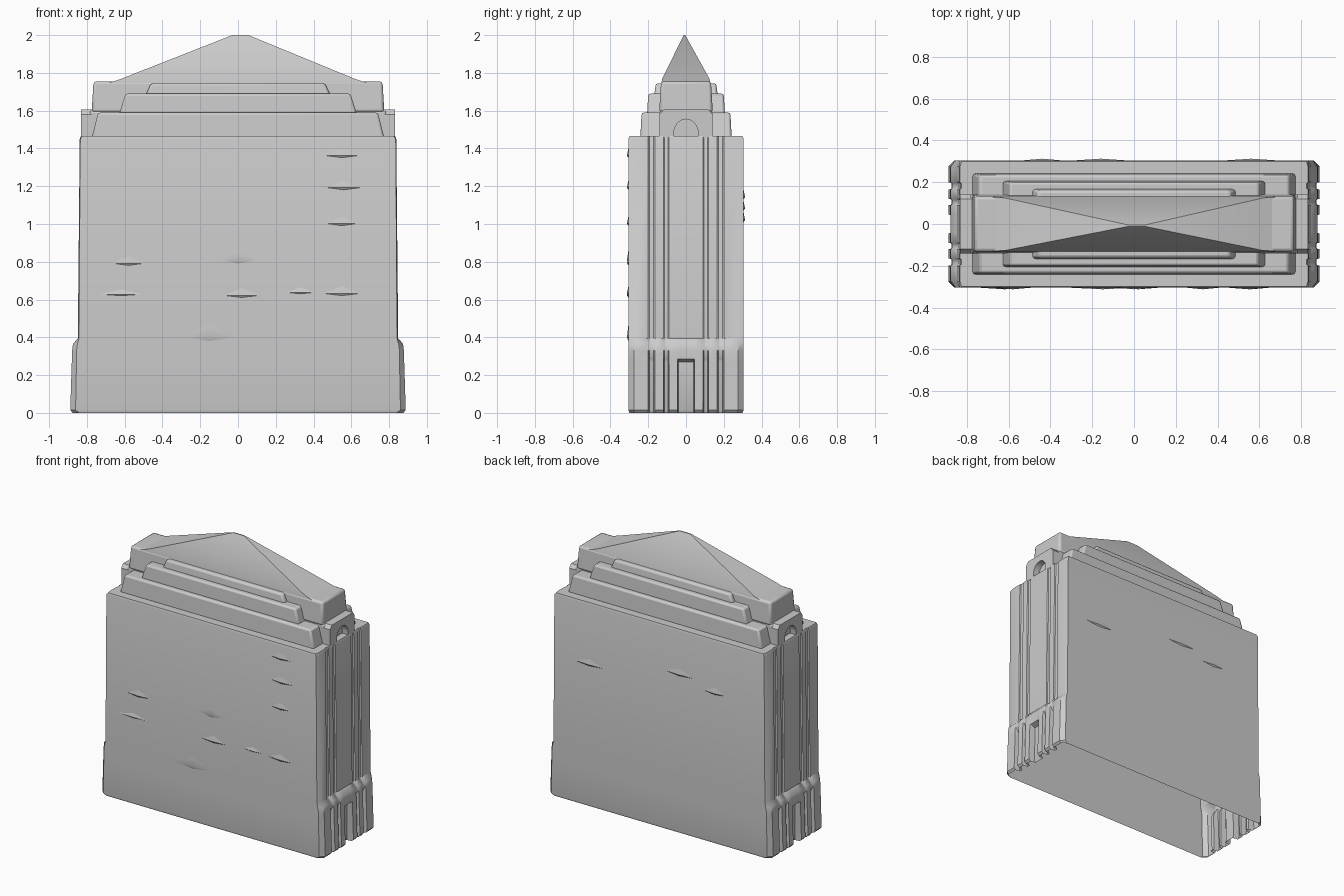
import bpy
import bmesh
import math

if "Cube" in bpy.data.objects:
    bpy.data.objects.remove(bpy.data.objects["Cube"])

stone = bpy.data.materials.new("grey_stone")
stone.diffuse_color = (0.6, 0.6, 0.6, 1)
stone.use_nodes = True
stone.node_tree.nodes["Principled BSDF"].inputs["Base Color"].default_value = stone.diffuse_color


def make(name, bm, bevel=0.0):
    """Turn a bmesh into a named stone part."""
    bmesh.ops.recalc_face_normals(bm, faces=bm.faces)
    me = bpy.data.meshes.new(name)
    bm.to_mesh(me)
    bm.free()
    me.materials.append(stone)
    ob = bpy.data.objects.new(name, me)
    bpy.context.collection.objects.link(ob)
    if bevel:
        mod = ob.modifiers.new("soft_edges", 'BEVEL')
        mod.width = bevel
        mod.segments = 2
    bpy.ops.object.select_all(action='DESELECT')
    ob.select_set(True)
    bpy.context.view_layer.objects.active = ob
    bpy.ops.object.shade_smooth_by_angle(angle=math.radians(35))
    return ob


def loft(rings, cap_bottom=True):
    """Skin closed rings of points, capping the last one."""
    bm = bmesh.new()
    vs = [[bm.verts.new(p) for p in r] for r in rings]
    n = len(vs[0])
    for a, b in zip(vs, vs[1:]):
        for i in range(n):
            j = (i + 1) % n
            bm.faces.new((a[i], a[j], b[j], b[i]))
    bm.faces.new(vs[-1])
    if cap_bottom:
        bm.faces.new(vs[0][::-1])
    return bm


def rect(x0, x1, y0, y1, z):
    return [(x0, y0, z), (x1, y0, z), (x1, y1, z), (x0, y1, z)]


def tier(name, xb, xt, yb, yt, z0, z1, bevel=0.012):
    make(name, loft([rect(-xb, xb, -yb, yb, z0), rect(-xt, xt, -yt, yt, z1)]), bevel)


# Hollow main block: the end walls carry slots between piers near the ground
SLOTS = [(-0.20, -0.165), (-0.12, -0.09), (-0.045, 0.045), (0.09, 0.12), (0.165, 0.20)]


def plan(z, x, corner, centre_depth, side_depth, y=0.305):
    end = [(corner, -y), (x, -0.275)]
    for a, b in SLOTS:
        d = centre_depth if a < 0 < b else side_depth
        end += [(x, a), (x - d, a + 0.006), (x - d, b - 0.006), (x, b)]
    end += [(x, 0.275), (corner, y)]
    return [(px, py, z) for px, py in end] + [(-px, -py, z) for px, py in end]


make("main_block", loft([
    plan(0.0, 0.875, 0.84, 0.04, 0.035, 0.300),
    plan(0.015, 0.888, 0.86, 0.045, 0.04),
    plan(0.27, 0.880, 0.855, 0.04, 0.035),
    plan(0.285, 0.880, 0.855, 0.003, 0.03),
    plan(0.33, 0.878, 0.855, 0.0, 0.004),
    plan(0.365, 0.874, 0.85, 0.0, 0.004),
    plan(0.395, 0.848, 0.842, 0.0, 0.006),
    plan(1.45, 0.838, 0.835, 0.0, 0.006),
    plan(1.465, 0.832, 0.825, 0.0, 0.006, 0.300),
], cap_bottom=False))

# Setback tiers
tier("lower_tier", 0.775, 0.74, 0.242, 0.235, 1.455, 1.59)
tier("middle_tier", 0.63, 0.595, 0.206, 0.20, 1.58, 1.69)
tier("upper_tier", 0.49, 0.46, 0.168, 0.16, 1.68, 1.745)

# Central spine stepping up at both ends
tier("lower_spine", 0.785, 0.785, 0.14, 0.14, 1.455, 1.60)
tier("upper_spine", 0.775, 0.765, 0.142, 0.132, 1.59, 1.755, 0.015)

# Arched end shoulders
arch = [(0.065 * math.cos(math.pi * i / 10), 1.48 + 0.075 * math.sin(math.pi * i / 10))
        for i in range(11)]
outline = [(-0.14, 1.455), (-0.14, 1.58), (-0.12, 1.605), (0.12, 1.605),
           (0.14, 1.58), (0.14, 1.455), (0.065, 1.455)] + arch + [(-0.065, 1.455)]
for side, label in ((1, "right"), (-1, "left")):
    make(label + "_arched_shoulder",
         loft([[(side * 0.76, y, z) for y, z in outline],
               [(side * 0.832, y, z) for y, z in outline]]))

# Pointed roof with a short ridge
make("roof", loft([
    rect(-0.69, 0.69, -0.13, 0.13, 1.745),
    rect(-0.62, 0.62, -0.127, 0.125, 1.768),
    rect(-0.03, 0.055, -0.012, -0.004, 2.0),
]))

# Shallow ledges on the long walls: x, z, half width, drop
front = [(-0.15, 0.38, 0.16, 0.05), (0.02, 0.61, 0.10, 0.03), (-0.62, 0.62, 0.12, 0.02),
         (0.33, 0.63, 0.08, 0.02), (0.55, 0.62, 0.10, 0.03), (0.0, 0.79, 0.10, 0.04),
         (-0.58, 0.78, 0.09, 0.03), (0.55, 1.35, 0.09, 0.03), (0.56, 1.18, 0.09, 0.03),
         (0.55, 0.99, 0.08, 0.03)]
back = [(-0.16, 1.13, 0.12, 0.03), (0.56, 1.01, 0.12, 0.03), (-0.44, 1.07, 0.09, 0.03)]
for name, side, spots in (("front_ledges", -1, front), ("back_ledges", 1, back)):
    bm = bmesh.new()
    for x, z, w, h in spots:
        y = side * 0.3045
        a, b, c, d = [bm.verts.new(p) for p in (
            (x - w, y, z + h * 0.4), (x + w, y, z + h * 0.4),
            (x, y + side * 0.008, z + h * 0.4), (x, y, z + h * 1.8))]
        low = bm.verts.new((x, y, z))
        for f in ((a, c, d), (c, b, d), (a, low, c), (low, b, c)):
            bm.faces.new(f)
    make(name, bm)
